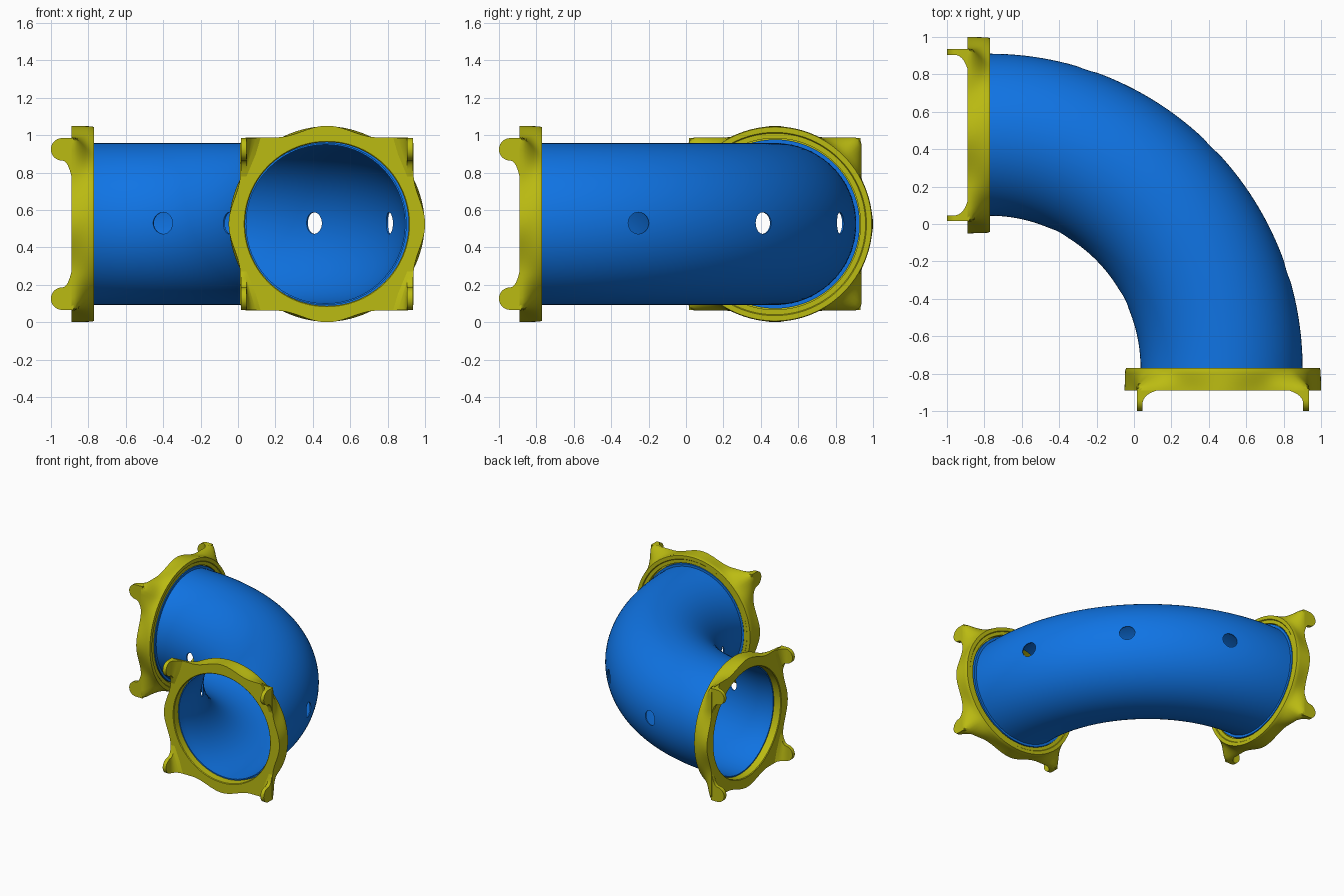
import bpy, bmesh, math
from mathutils import Vector, Matrix

if "Cube" in bpy.data.objects:
    bpy.data.objects.remove(bpy.data.objects["Cube"])

CZ = 0.525                      # height of the pipe axis
END = -0.77                     # bend centre (x and y), also the flange back plane
RX, RY = 1.238, 1.247           # bend radii


def material(name, rgb):
    m = bpy.data.materials.new(name)
    m.diffuse_color = (*rgb, 1)
    m.use_nodes = True
    m.node_tree.nodes["Principled BSDF"].inputs["Base Color"].default_value = m.diffuse_color
    return m


blue = material("pipe blue", (0.005, 0.175, 0.78))
olive = material("olive yellow", (0.50, 0.50, 0.006))


def loft(bm, rings, cyclic=False):
    """Bridge rings of points; close with caps unless cyclic."""
    vs = [[bm.verts.new(p) for p in r] for r in rings]
    n = len(vs[0])
    for i in range(len(vs) if cyclic else len(vs) - 1):
        a, b = vs[i], vs[(i + 1) % len(vs)]
        for j in range(n):
            k = (j + 1) % n
            bm.faces.new((a[j], a[k], b[k], b[j]))
    if not cyclic:
        bm.faces.new(vs[0])
        bm.faces.new(vs[-1])


def finish(bm, name, mat):
    bmesh.ops.recalc_face_normals(bm, faces=bm.faces)
    me = bpy.data.meshes.new(name)
    bm.to_mesh(me)
    bm.free()
    ob = bpy.data.objects.new(name, me)
    bpy.context.collection.objects.link(ob)
    if mat:
        me.materials.append(mat)
    return ob


def activate(ob):
    bpy.ops.object.select_all(action='DESELECT')
    ob.select_set(True)
    bpy.context.view_layer.objects.active = ob


def smooth(ob, angle=35):
    activate(ob)
    bpy.ops.object.shade_smooth_by_angle(angle=math.radians(angle))


# --- Bent pipe: thin-walled quarter bend with a small lip in each flange
def pipe_ring(t, s, r, n=96):
    """Ring at bend angle t, pushed straight by s past the end of the bend."""
    c = Vector((END + RX * math.cos(t), END + RY * math.sin(t), CZ))
    c += Vector((-math.sin(t), math.cos(t), 0)) * s
    d = Vector((math.cos(t), math.sin(t), 0))
    return [c + r * (math.cos(2 * math.pi * i / n) * d
                     + math.sin(2 * math.pi * i / n) * Vector((0, 0, 1))) for i in range(n)]


Q = math.pi / 2
R_OUT, R_IN, R_LIP = 0.433, 0.424, 0.452
lip = [(-0.06, R_OUT), (-0.03, R_OUT), (-0.03, R_LIP), (-0.004, R_LIP), (-0.004, R_OUT)]
STEPS = 56
outer = [pipe_ring(0, s, r) for s, r in lip]
outer += [pipe_ring(Q * i / STEPS, 0, R_OUT) for i in range(STEPS + 1)]
outer += [pipe_ring(Q, -s, r) for s, r in reversed(lip)]
inner = [pipe_ring(Q, 0.06, R_IN)]
inner += [pipe_ring(Q * (1 - i / STEPS), 0, R_IN) for i in range(STEPS + 1)]
inner += [pipe_ring(0, -0.06, R_IN)]
bm = bmesh.new()
loft(bm, outer + inner, cyclic=True)
pipe = finish(bm, "bent_pipe", blue)

# --- Round holes: three in the outer wall, two in the inner wall
bm = bmesh.new()
for deg, rad in ((18, 1.675), (45, 1.675), (72, 1.675), (27, 0.81), (63, 0.81)):
    t = math.radians(deg)
    mat = (Matrix.Translation((END + rad * math.cos(t), END + rad * math.sin(t), CZ + 0.005))
           @ Matrix.Rotation(t, 4, 'Z') @ Matrix.Rotation(Q, 4, 'Y'))
    bmesh.ops.create_cone(bm, cap_ends=True, segments=32, radius1=0.058,
                          radius2=0.058, depth=0.16, matrix=mat)
cutter = finish(bm, "hole_cutter", None)
cutter.hide_render = True
mod = pipe.modifiers.new("holes", 'BOOLEAN')
mod.operation = 'DIFFERENCE'
mod.solver = 'EXACT'
mod.object = cutter
activate(pipe)
bpy.ops.object.modifier_apply(modifier=mod.name)
bpy.data.objects.remove(cutter, do_unlink=True)
smooth(pipe)

# --- Flanges: circular at the back, square with bulged sides at the front
HALF = 0.463


def front_radius(a):
    """Polar radius of the square outline with a bulge on each side."""
    a = (a + Q / 2) % Q - Q / 2
    lo, hi = 0.3, 0.8
    for _ in range(30):
        r = (lo + hi) / 2
        u, h = r * math.sin(a), HALF
        if abs(u) < 0.27:
            h += 0.031 * (1 + math.cos(math.pi * u / 0.27))
        if r * math.cos(a) < h:
            lo = r
        else:
            hi = r
    return min(lo, 0.643)


def flange(name, place):
    n = 160
    angs = [2 * math.pi * i / n for i in range(n)]
    fr = [front_radius(a) for a in angs]

    def ring(w, radius):
        return [place(radius(i) * math.cos(a), radius(i) * math.sin(a), w)
                for i, a in enumerate(angs)]

    rings = [ring(0.035, lambda i: 0.437), ring(0.035, lambda i: 0.458),
             ring(0.006, lambda i: 0.458), ring(0.006, lambda i: 0.485),
             ring(0.0, lambda i: 0.490), ring(0.0, lambda i: 0.518)]
    for k in range(1, 9):
        t = k / 8
        e = t * t * (3 - 2 * t)
        rings.append(ring(0.12 * t, lambda i: 0.522 * (1 - e) + fr[i] * e))
    rings += [ring(0.12, lambda i: 0.442), ring(0.115, lambda i: 0.437)]
    bm = bmesh.new()
    loft(bm, rings, cyclic=True)

    # four corner lugs with a rounded tip and a flared root
    for su in (-1, 1):
        for sv in (-1, 1):
            secs = []
            for k in range(19):
                w = 0.12 + 0.11 * math.sin(Q * k / 18)
                a, b0, b1 = 0.03, 0.0, 0.12
                if w < 0.19:
                    a = 0.13 - 0.10 * math.sqrt(max(0, 1 - ((0.19 - w) / 0.07) ** 2))
                if w < 0.17:
                    b1 = 0.24 - 0.12 * math.sqrt(max(0, 1 - ((0.17 - w) / 0.05) ** 2))
                else:
                    q = math.sqrt(max(1e-5, 0.06 ** 2 - (w - 0.17) ** 2))
                    b0, b1 = 0.06 - q, 0.06 + q
                c = HALF - 0.004
                quad = ((0, b0), (a, b0), (0.03, b1), (0, b1))
                secs.append([place(su * (c - p), sv * (c - z), w - (0.01 if k == 0 else 0))
                             for p, z in quad])
            loft(bm, secs)
    smooth(finish(bm, name, olive))


flange("front_flange", lambda u, v, w: Vector((0.475 + u, END - w, CZ + v)))
flange("left_flange", lambda u, v, w: Vector((END - w, 0.475 + u, CZ + v)))
